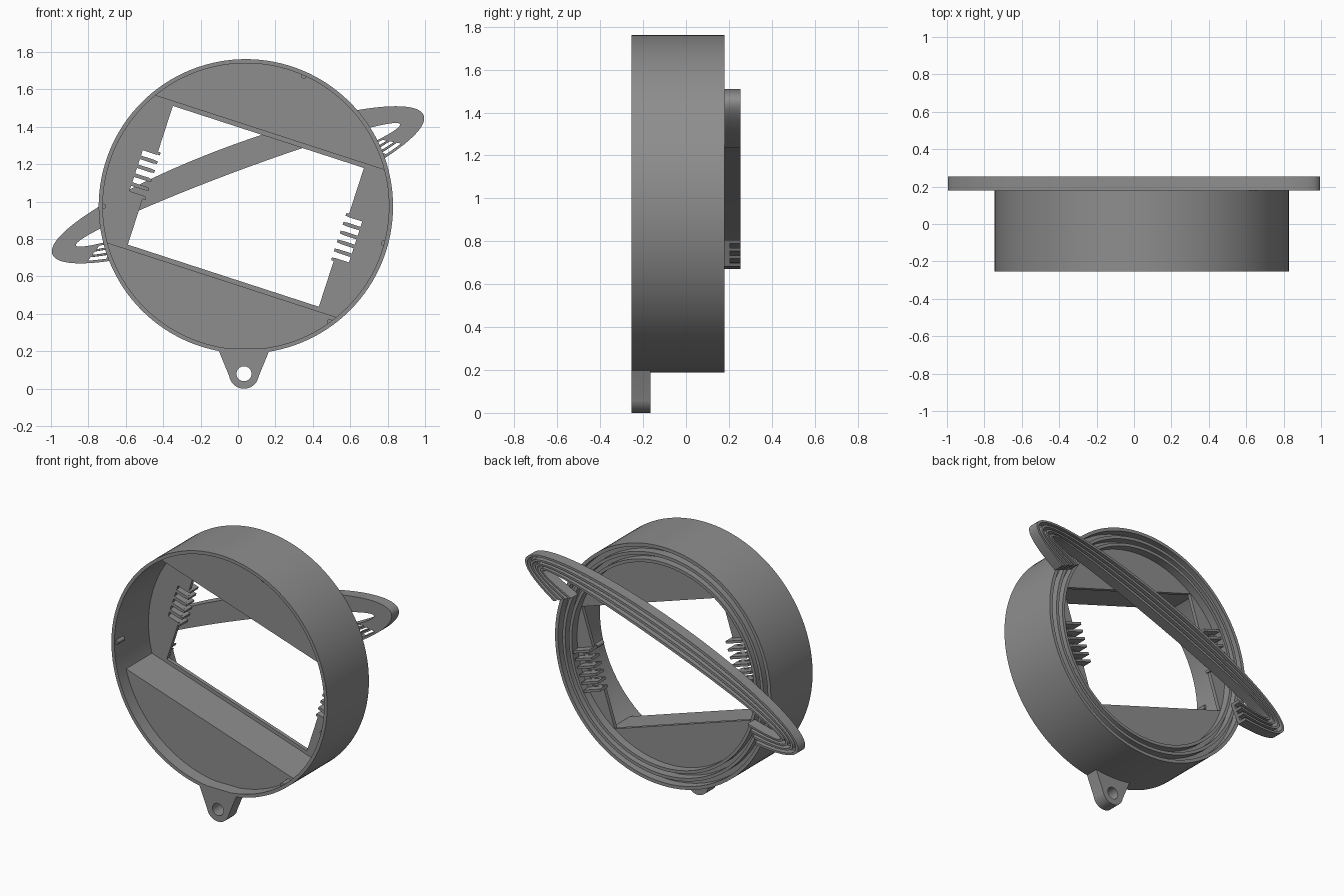
import bpy, bmesh, math

if "Cube" in bpy.data.objects:
    bpy.data.objects.remove(bpy.data.objects["Cube"])

grey = bpy.data.materials.new("mid_grey")
grey.diffuse_color = (0.27, 0.27, 0.27, 1)
grey.use_nodes = True
grey.node_tree.nodes["Principled BSDF"].inputs["Base Color"].default_value = grey.diffuse_color

CX, CZ = 0.042, 0.975            # drum centre
TILT = math.radians(-18)         # window tilt
BAND = math.radians(20.5)        # orbit band tilt


def plate(name, loops, y0, y1):
    """Flat shape in the xz plane (first loop outside, the rest holes), extruded from y0 to y1."""
    cu = bpy.data.curves.new(name, 'CURVE')
    cu.dimensions, cu.fill_mode = '2D', 'BOTH'
    cu.extrude = (y1 - y0) / 2
    for pts in loops:
        sp = cu.splines.new('POLY')
        sp.points.add(len(pts) - 1)
        for p, (x, z) in zip(sp.points, pts):
            p.co = (x, z, 0, 1)
        sp.use_cyclic_u = True
    tmp = bpy.data.objects.new("tmp", cu)
    bpy.context.collection.objects.link(tmp)
    me = bpy.data.meshes.new_from_object(tmp.evaluated_get(bpy.context.evaluated_depsgraph_get()))
    bpy.data.objects.remove(tmp)
    bm = bmesh.new()
    bm.from_mesh(me)
    bmesh.ops.remove_doubles(bm, verts=bm.verts, dist=1e-5)
    for v in bm.verts:
        x, z, d = v.co
        v.co = (x, (y0 + y1) / 2 - d, z)
    bmesh.ops.recalc_face_normals(bm, faces=bm.faces)
    bm.to_mesh(me)
    bm.free()
    me.name = name
    me.materials.clear()
    me.materials.append(grey)
    ob = bpy.data.objects.new(name, me)
    bpy.context.collection.objects.link(ob)
    bpy.ops.object.select_all(action='DESELECT')
    ob.select_set(True)
    bpy.context.view_layer.objects.active = ob
    bpy.ops.object.shade_smooth_by_angle(angle=math.radians(30))
    return ob


def circle(r, n=128, cx=CX, cz=CZ):
    return [(cx + r * math.cos(2 * math.pi * i / n), cz + r * math.sin(2 * math.pi * i / n)) for i in range(n)]


def tilted(u, v):
    """Window frame coordinates to x, z."""
    c, s = math.cos(TILT), math.sin(TILT)
    return CX + u * c - v * s, CZ + u * s + v * c


def rect(u0, u1, v0, v1):
    return [tilted(u, v) for u, v in ((u0, v0), (u1, v0), (u1, v1), (u0, v1))]


# Drum wall and the raised ridges on its back
plate("drum_wall", [circle(0.787), circle(0.765)], -0.255, 0.18)
for i, r in enumerate((0.733, 0.685)):
    plate(f"back_ridge_{i}", [circle(r), circle(r - 0.02)], 0.12, 0.18)

# Back plate with the tilted window, notched at both sides
W, H = 0.537, 0.39
NOTCH = [-0.1 + 0.05 * i for i in range(5)]
side = [(W, -H)]
for v in NOTCH:
    side += [(W, v - 0.015), (W + 0.08, v - 0.015), (W + 0.08, v + 0.015), (W, v + 0.015)]
side.append((W, H))


def shift(pts, s, dv):
    """Mirror one window side and slide its notches along the edge."""
    return [tilted(s * u, s * (v if abs(v) == H else v + dv)) for u, v in pts]


window = shift(side, 1, 0.0) + shift(side, -1, 0.0)
plate("back_plate", [circle(0.77), window], 0.10, 0.125)

# Comb teeth between the notches
for s in (1, -1):
    for i in range(6):
        v = s * (-0.125 + 0.05 * i)
        u = sorted((s * (W - 0.015), s * (W + 0.11)))
        plate(f"comb_tooth_{s}_{i}", [rect(u[0], u[1], v - 0.008, v + 0.008)], 0.10, 0.18)

# Solid segments above and below the window, their flat sides forming the shelves
R, CH = 0.768, 0.414
a0 = math.asin(CH / R)
for name, s in (("upper_segment", 1), ("lower_segment", -1)):
    arc = [a0 + (math.pi - 2 * a0) * i / 48 for i in range(49)]
    plate(name, [[tilted(R * math.cos(a), s * R * math.sin(a)) for a in arc]], -0.17, 0.105)

# Small clips inside the front rim
for i, deg in enumerate((66, 180, 306, 345)):
    a = math.radians(deg)
    plate(f"rim_clip_{i}", [circle(0.014, 16, CX + 0.762 * math.cos(a), CZ + 0.762 * math.sin(a))], -0.24, -0.17)


# Orbit band: an open elliptical hook; f runs from inner edge 0 to outer edge 1
def band_point(t, f):
    u = (0.925 + 0.135 * f) * math.cos(t)
    v = (0.07 + 0.14 * f) * math.sin(t)
    c, s = math.cos(BAND), math.sin(BAND)
    return u * c - v * s, 1.09 + u * s + v * c


def strip(d0, d1, f0, f1, n):
    ts = [math.radians(d0 + (d1 - d0) * i / n) for i in range(n + 1)]
    return [band_point(t, f1) for t in ts] + [band_point(t, f0) for t in reversed(ts)]


slots = [strip(d, d + 9, f - 0.09, f + 0.09, 4) for d in (-40, 211) for f in (0.22, 0.5, 0.78)]
plate("band_base", [strip(-42, 222, 0, 1, 160)] + slots, 0.18, 0.205)
for i, (f0, f1) in enumerate(((0, 0.13), (0.3, 0.42), (0.58, 0.7), (0.87, 1))):
    plate(f"band_ridge_{i}", [strip(-42, 222, f0, f1, 160)], 0.20, 0.255)

# Hanging tab with an eyelet
TX, TZ, TR = 0.032, 0.08, 0.08
low = [math.radians(190 + 160 * i / 24) for i in range(25)]
tab = [(TX - 0.14, 0.215)] + [(TX + TR * math.cos(a), TZ + TR * math.sin(a)) for a in low] + [(TX + 0.14, 0.215)]
plate("hanging_tab", [tab, circle(0.04, 32, TX, TZ)], -0.255, -0.165)
